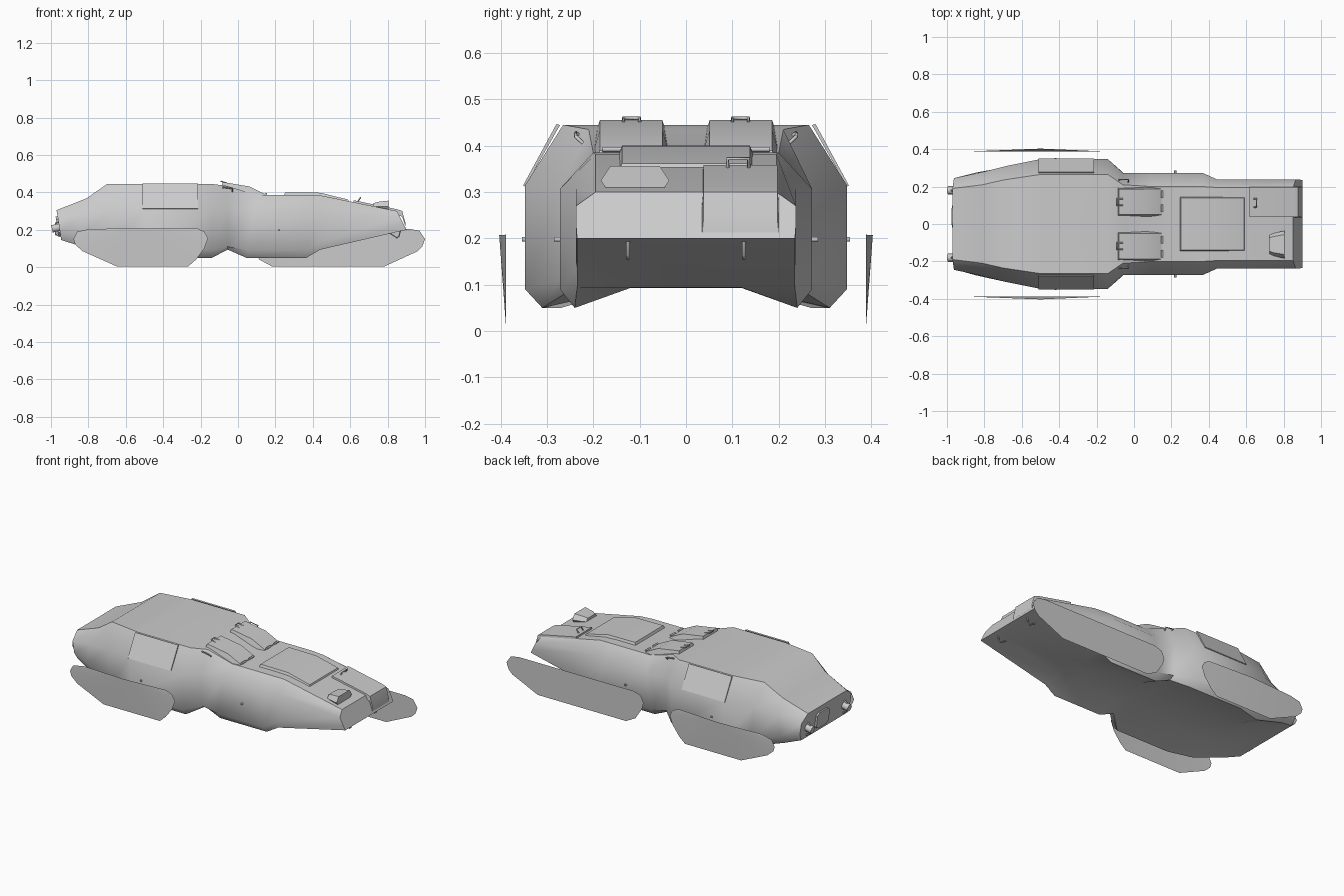
import bpy, bmesh, math
from mathutils import Vector

if "Cube" in bpy.data.objects:
    bpy.data.objects.remove(bpy.data.objects["Cube"])


def make(name, verts, faces, angle=35):
    me = bpy.data.meshes.new(name)
    me.from_pydata(verts, [], faces)
    bm = bmesh.new()
    bm.from_mesh(me)
    bmesh.ops.remove_doubles(bm, verts=bm.verts, dist=1e-5)
    bmesh.ops.recalc_face_normals(bm, faces=bm.faces)
    bm.to_mesh(me)
    bm.free()
    me.shade_smooth()
    me.set_sharp_from_angle(angle=math.radians(angle))
    ob = bpy.data.objects.new(name, me)
    bpy.context.collection.objects.link(ob)
    return ob


def loft(name, rings, angle=35):
    n = len(rings[0])
    verts = [p for r in rings for p in r]
    faces = [(i * n + j, i * n + (j + 1) % n, (i + 1) * n + (j + 1) % n, (i + 1) * n + j)
             for i in range(len(rings) - 1) for j in range(n)]
    faces += [tuple(range(n)), tuple(range(len(verts) - n, len(verts)))]
    return make(name, verts, faces, angle)


def slab(name, top, y0, y1, thick, inset=0.0):
    """Bent lid following an x/z line; its top is inset from its foot."""
    rings = []
    last = len(top) - 1
    for i, (x, z) in enumerate(top):
        xt = x + (inset if i == 0 else -inset if i == last else 0)
        rings.append([(x, y0, z - thick), (x, y1, z - thick),
                      (xt, y1 - inset, z), (xt, y0 + inset, z)])
    return loft(name, rings)


def rod(name, pts, r=0.004):
    cu = bpy.data.curves.new(name, 'CURVE')
    cu.dimensions = '3D'
    cu.bevel_depth = r
    cu.bevel_resolution = 1
    cu.use_fill_caps = True
    sp = cu.splines.new('POLY')
    sp.points.add(len(pts) - 1)
    for p, c in zip(sp.points, pts):
        p.co = (*c, 1)
    ob = bpy.data.objects.new(name, cu)
    bpy.context.collection.objects.link(ob)
    return ob


# Hull stations: x top, x bottom, y/z top, y side, z side top/bottom, y/z corner, z belly
stations = [
    (-.97, -.945, .19, .305, .245, .26, .19, .22, .145, .145),
    (-.81, -.85, .21, .368, .275, .285, .16, .25, .115, .135),
    (-.70, -.65, .235, .445, .31, .31, .09, .27, .05, .093),
    (-.50, -.50, .265, .445, .347, .315, .09, .31, .05, .093),
    (-.14, -.14, .265, .445, .347, .315, .09, .31, .05, .093),
    (-.06, -.055, .21, .435, .272, .307, .11, .24, .094, .094),
    (.10, .045, .20, .385, .272, .307, .09, .24, .05, .093),
    (.37, .365, .20, .385, .272, .307, .09, .24, .05, .093),
    (.45, .44, .195, .382, .237, .307, .13, .235, .094, .094),
    (.85, .90, .195, .30, .237, .27, .225, .235, .20, .20)]
rings = []
for xt, xb, yt, zt, ys, zs, zl, yc, zc, zi in stations:
    xm = lambda z: xb + (xt - xb) * (z - zc) / (zt - zc)
    half = [(xt, yt, zt), (xm(zs), ys, zs), (xm(zl), ys, zl), (xb, yc, zc), (xb, .12, zi)]
    rings.append([(xt, 0, zt)] + half + [(xb, 0, zi)] + [(x, -y, z) for x, y, z in half[::-1]])
loft("hull", rings, 42)

# Track side plates: thin sheets, slightly bulged at the middle of the top edge
rear = [(-.79, .205), (-.5, .207), (-.22, .208), (-.18, .19), (-.16, .155), (-.18, .10), (-.225, .04),
        (-.265, .005), (-.65, .005), (-.83, .085), (-.87, .12), (-.88, .15), (-.86, .19)]
front = [(.13, .205), (.915, .205), (.97, .195), (1.0, .15), (.985, .11), (.96, .085), (.785, .005),
         (.18, .005), (.115, .04), (.07, .11), (.06, .15), (.08, .19)]
for s, side in ((-1, "right"), (1, "left")):
    make("rear_track_plate_" + side,
         [(x, s * (.403 if i == 1 else .388), z) for i, (x, z) in enumerate(rear)],
         [(1, i, i + 1) for i in range(2, 12)] + [(1, 12, 0)])
make("front_track_plate_left", [(x, .33, z) for x, z in front], [tuple(range(len(front)))])

# Raised deck plate and nose hatch
slab("deck_plate", [(.24, .40), (.44, .398), (.60, .362)], -.15, .15, .03, .012)
slab("nose_hatch", [(.615, .358), (.85, .31), (.878, .30), (.897, .243)], .035, .20, .03, .003)
rod("nose_hatch_handle", [(.64, .09, .35), (.655, .09, .372), (.655, .135, .372), (.64, .135, .35)])

# Headlamp: hexagonal box flaring forward
def hexa(x, w, h):
    c = (-.11, .325)
    return [(x, c[0] + w * a, c[1] + h * b) for a, b in
            ((-1, 0), (-.72, 1), (.72, 1), (1, 0), (.72, -1), (-.72, -1))]
loft("headlamp", [hexa(.725, .05, .017), hexa(.745, .06, .024), hexa(.805, .074, .031)])
rod("headlamp_post", [(.76, -.11, .28), (.76, -.11, .32)], .012)

for s, side in ((-1, "right"), (1, "left")):
    # Crew roof hatches with handles
    y0, y1 = sorted((s * .037, s * .20))
    slab("roof_hatch_" + side, [(-.095, .455), (.06, .432), (.16, .39)], y0, y1, .045, .014)
    rod("roof_hatch_handle_" + side, [(-.06, s * .10, .45), (-.09, s * .10, .459),
                                     (-.09, s * .135, .459), (-.06, s * .135, .45)])
    for k in (.085, .16):
        rod("hatch_hinge_" + side, [(.15, s * (k - .02), .392), (.15, s * (k + .02), .392)], .006)
    # Grab handles beside the hatches
    rod("grab_handle_" + side, [(-.08, s * .222, .415), (-.08, s * .238, .428),
                                (-.03, s * .238, .42), (-.03, s * .222, .405)])
    # Shoulder panels
    a, b = Vector((0, s * .347, .312)), Vector((0, s * .272, .444))
    n = Vector((0, s * .009, .004))
    loft("shoulder_panel_" + side, [[Vector((x, 0, 0)) + p for p in (a, b, b + n * .8, a + n * .5)]
                                    for x in (-.51, -.215)])
    # Side studs
    for x, y in ((.22, .285), (-.42, .354)):
        rod("side_stud_" + side, [(x, s * (y - .02), .198), (x, s * y, .198)], .006)
    # Tow hooks under the nose
    rod("tow_hook_" + side, [(.80, s * .125, .19), (.85, s * .125, .157),
                             (.86, s * .125, .165), (.87, s * .125, .20)], .004)
    # Tail lamps
    rod("tail_lamp_" + side, [(-.945, s * .18, .215), (-.995, s * .18, .205)], .023)
    rod("tail_lamp_guard_" + side, [(-.95, s * .18, .245), (-.975, s * .18, .235),
                                    (-.975, s * .18, .175), (-.95, s * .18, .165)], .005)

# Rear access plate
loft("rear_plate", [[(x + .12 * (.23 - z), y, z) for y, z in
                     ((-.02, .185), (.0, .17), (.08, .17), (.10, .185),
                      (.10, .255), (.08, .27), (.0, .27), (-.02, .255))] for x in (-.95, -.97)])
